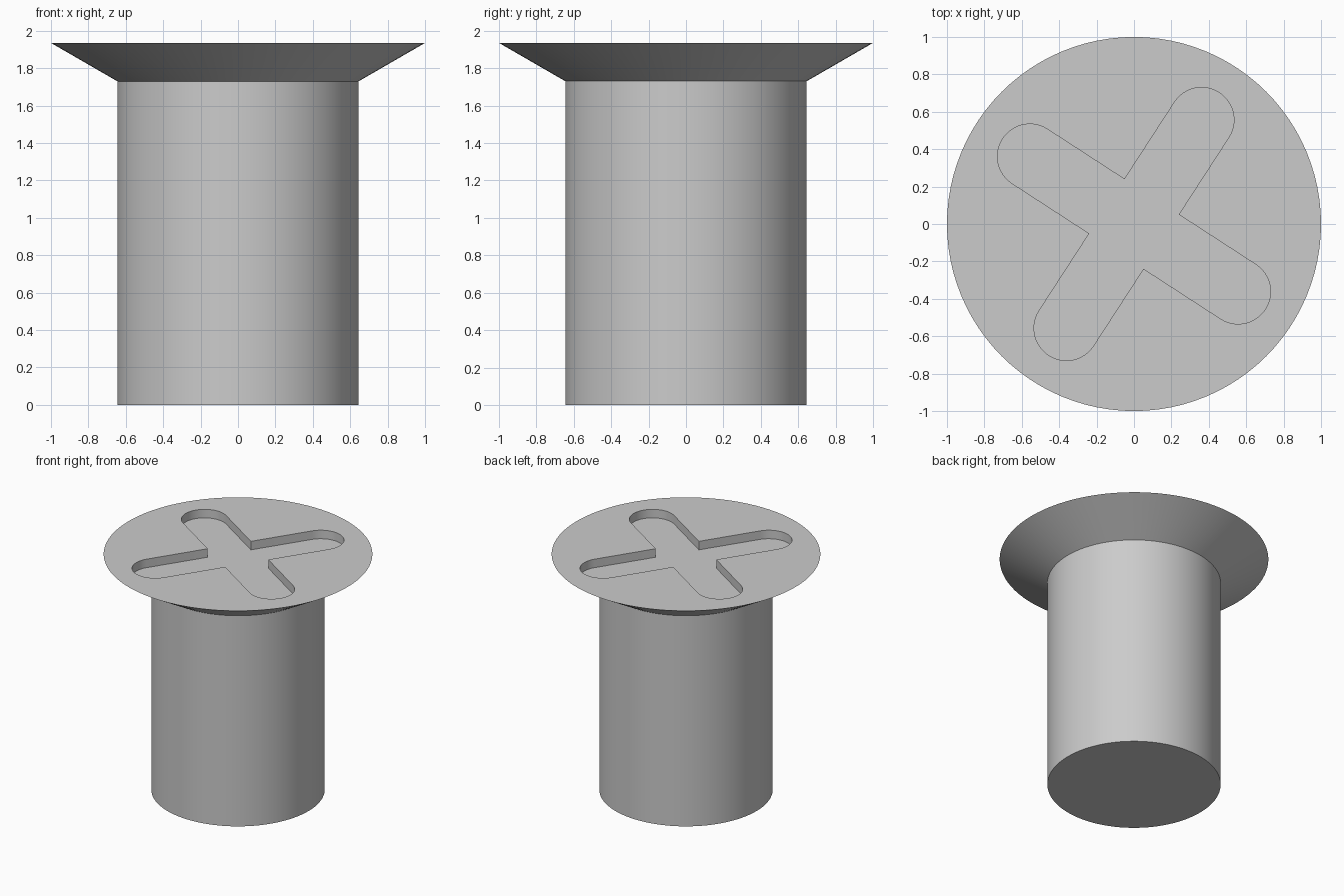
import bpy, bmesh
from math import cos, sin, pi, radians, sqrt

cube = bpy.data.objects.get("Cube")
if cube:
    bpy.data.objects.remove(cube)

SHAFT_R, HEAD_R = 0.645, 1.0
HEAD_Z, TOP_Z = 1.73, 1.935
SLOT_R, SLOT_REACH, SLOT_DEPTH = 0.173, 0.664, 0.07
SLOT_ANGLE = radians(57)
SEGMENTS = 96

steel = bpy.data.materials.new("light_grey_steel")
steel.use_nodes = True
grey = (0.6, 0.6, 0.6, 1)
steel.diffuse_color = grey
steel.node_tree.nodes["Principled BSDF"].inputs["Base Color"].default_value = grey


def loft(name, rings):
    """Solid from a stack of matching closed loops, capped at both ends."""
    bm = bmesh.new()
    loops = [[bm.verts.new(p) for p in ring] for ring in rings]
    n = len(loops[0])
    for low, high in zip(loops, loops[1:]):
        for i in range(n):
            j = (i + 1) % n
            bm.faces.new((low[i], low[j], high[j], high[i]))
    bm.faces.new(loops[0][::-1])
    bm.faces.new(loops[-1])
    bmesh.ops.recalc_face_normals(bm, faces=bm.faces)
    mesh = bpy.data.meshes.new(name)
    bm.to_mesh(mesh)
    bm.free()
    mesh.materials.append(steel)
    obj = bpy.data.objects.new(name, mesh)
    bpy.context.collection.objects.link(obj)
    return obj


def circle(r, z):
    return [(r * cos(2 * pi * i / SEGMENTS), r * sin(2 * pi * i / SEGMENTS), z)
            for i in range(SEGMENTS)]


def cross_outline(z, steps=24):
    """Four round-ended arms meeting in sharp inner corners."""
    points = []
    for arm in range(4):
        a = SLOT_ANGLE + arm * pi / 2
        corner = a - pi / 4
        points.append((SLOT_R * sqrt(2) * cos(corner), SLOT_R * sqrt(2) * sin(corner), z))
        for s in range(steps + 1):
            t = a - pi / 2 + pi * s / steps
            points.append((SLOT_REACH * cos(a) + SLOT_R * cos(t),
                           SLOT_REACH * sin(a) + SLOT_R * sin(t), z))
    return points


# Shaft and flared countersunk head
screw = loft("screw_body", [circle(SHAFT_R, 0), circle(SHAFT_R, HEAD_Z), circle(HEAD_R, TOP_Z)])

# Cross recess cut into the head
cutter = loft("recess_cutter", [cross_outline(TOP_Z - SLOT_DEPTH), cross_outline(TOP_Z + 0.1)])
cutter.hide_render = True
cut = screw.modifiers.new("cross_recess", 'BOOLEAN')
cut.operation = 'DIFFERENCE'
cut.solver = 'EXACT'
cut.object = cutter

bpy.ops.object.select_all(action='DESELECT')
screw.select_set(True)
bpy.context.view_layer.objects.active = screw
bpy.ops.object.modifier_apply(modifier=cut.name)
bpy.data.objects.remove(cutter)
bpy.ops.object.shade_smooth_by_angle(angle=radians(25))
